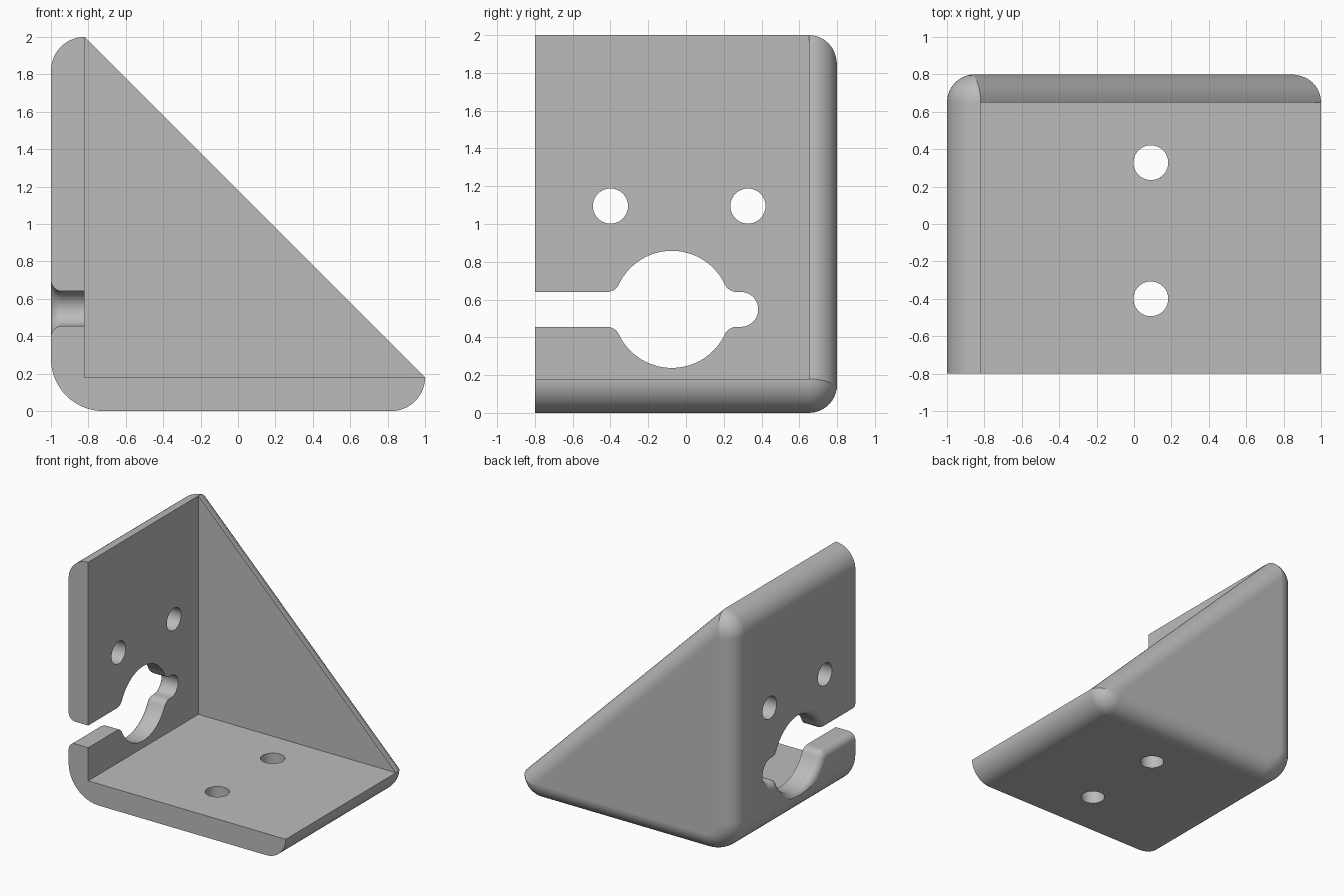
import bpy, bmesh
from math import pi, sin, cos, acos, atan2, hypot, sqrt

cube = bpy.data.objects.get("Cube")
if cube:
    bpy.data.objects.remove(cube, do_unlink=True)

grey = bpy.data.materials.new("plain grey")
grey.use_nodes = True
colour = (0.5, 0.5, 0.5, 1)
grey.diffuse_color = colour
grey.node_tree.nodes["Principled BSDF"].inputs["Base Color"].default_value = colour

WALL = 0.18      # plate thickness, also the tip radius
WEB_Y = 0.65     # inner face of the triangular web
EDGE = 0.15      # rounding of the back edges
BEND = 0.28      # rounding where the plates meet


def arc(cx, cy, r, a, b, steps=16):
    return [(cx + r * cos(a + (b - a) * i / steps),
             cy + r * sin(a + (b - a) * i / steps)) for i in range(steps + 1)]


def make_object(name, bm):
    bmesh.ops.recalc_face_normals(bm, faces=bm.faces)
    mesh = bpy.data.meshes.new(name)
    bm.to_mesh(mesh)
    bm.free()
    obj = bpy.data.objects.new(name, mesh)
    bpy.context.collection.objects.link(obj)
    mesh.materials.append(grey)
    return obj


def bridge(bm, a, b, closed):
    n = len(a)
    for i in range(n if closed else n - 1):
        j = (i + 1) % n
        bm.faces.new((a[i], a[j], b[j], b[i]))


def side_outline(d):
    """Side profile of the bracket, moved inward by d."""
    r = WALL - d
    phi = acos((WALL / sqrt(2) - d) / r)
    return (arc(-1 + WALL, 2 - WALL, r, pi / 4 + phi, pi)
            + arc(-1 + BEND, BEND, BEND - d, pi, 1.5 * pi)
            + arc(1 - WALL, WALL, r, 1.5 * pi, 2.25 * pi - phi))


def keyhole(e):
    """Slot, large hole and round slot end, grown outward by e."""
    cy, cz, big, half, f = -0.075, 0.548, 0.31, 0.0925, 0.07
    h = half + f
    dy = sqrt((big + f) ** 2 - h * h)
    a = atan2(h, dy)
    top = ([(-1, half + e)]
           + arc(cy - dy, h, f - e, -pi / 2, -a, 8)
           + arc(cy, 0, big + e, pi - a, a, 40)[1:-1]
           + arc(cy + dy, h, f - e, pi + a, 1.5 * pi, 8)
           + arc(0.29, 0, half + e, pi / 2, 0, 12))
    full = top + [(y, -z) for y, z in reversed(top[:-1])]
    return [(y, z + cz) for y, z in full]


# Bracket body: two plates, then the web with rounded back edges
bm = bmesh.new()
STEPS = 10
levels = [(-0.8, 0)] + [(WEB_Y + EDGE * sin(t), EDGE * (1 - cos(t)))
                        for t in (pi / 2 * i / STEPS for i in range(STEPS + 1))]
rings = [[bm.verts.new((x, y, z)) for x, z in side_outline(d)] for y, d in levels]
front, web = rings[0], rings[1]
corner_front, corner_web = [bm.verts.new((-1 + WALL, y, WALL)) for y in (-0.8, WEB_Y)]
bridge(bm, front + [corner_front], web + [corner_web], True)
for a, b in zip(rings[1:], rings[2:]):
    bridge(bm, a, b, True)
bm.faces.new(front + [corner_front])
bm.faces.new((web[0], corner_web, web[-1]))
bm.faces.new(rings[-1])
body = make_object("corner_bracket", bm)

# Keyhole cutter, flared at the outer face of the wall
bm = bmesh.new()
FLARE = 0.06
levels = [(-0.7, 0)] + [(-1 + FLARE - FLARE * sin(t), FLARE * (1 - cos(t)))
                        for t in (pi / 2 * i / 8 for i in range(9))] + [(-1.1, FLARE)]
rings = [[bm.verts.new((x, y, z)) for y, z in keyhole(e)] for x, e in levels]
for a, b in zip(rings, rings[1:]):
    bridge(bm, a, b, True)
bm.faces.new(rings[0])
bm.faces.new(rings[-1])
cutters = [make_object("keyhole_cutter", bm)]


# Screw hole cutters, two through each plate
def screw_hole(name, location, rotation):
    bpy.ops.mesh.primitive_cylinder_add(vertices=40, radius=0.093, depth=0.5,
                                        location=location, rotation=rotation)
    obj = bpy.context.object
    obj.name = name
    obj.data.materials.append(grey)
    cutters.append(obj)


for y in (-0.4, 0.328):
    screw_hole("wall_hole_cutter", (-0.9, y, 1.095), (0, pi / 2, 0))
    screw_hole("base_hole_cutter", (0.09, y, 0.09), (0, 0, 0))

# Cut the holes and remove the cutters
bpy.ops.object.select_all(action='DESELECT')
bpy.context.view_layer.objects.active = body
body.select_set(True)
for cutter in cutters:
    cutter.hide_render = True
    mod = body.modifiers.new("cut", 'BOOLEAN')
    mod.operation = 'DIFFERENCE'
    mod.solver = 'EXACT'
    mod.object = cutter
    bpy.ops.object.modifier_apply(modifier=mod.name)
for cutter in cutters:
    bpy.data.objects.remove(cutter, do_unlink=True)

# Smooth rounded edges, flat large faces
bpy.ops.object.shade_smooth_by_angle(angle=pi / 6)
flat = body.modifiers.new("even shading", 'WEIGHTED_NORMAL')
flat.keep_sharp = True
